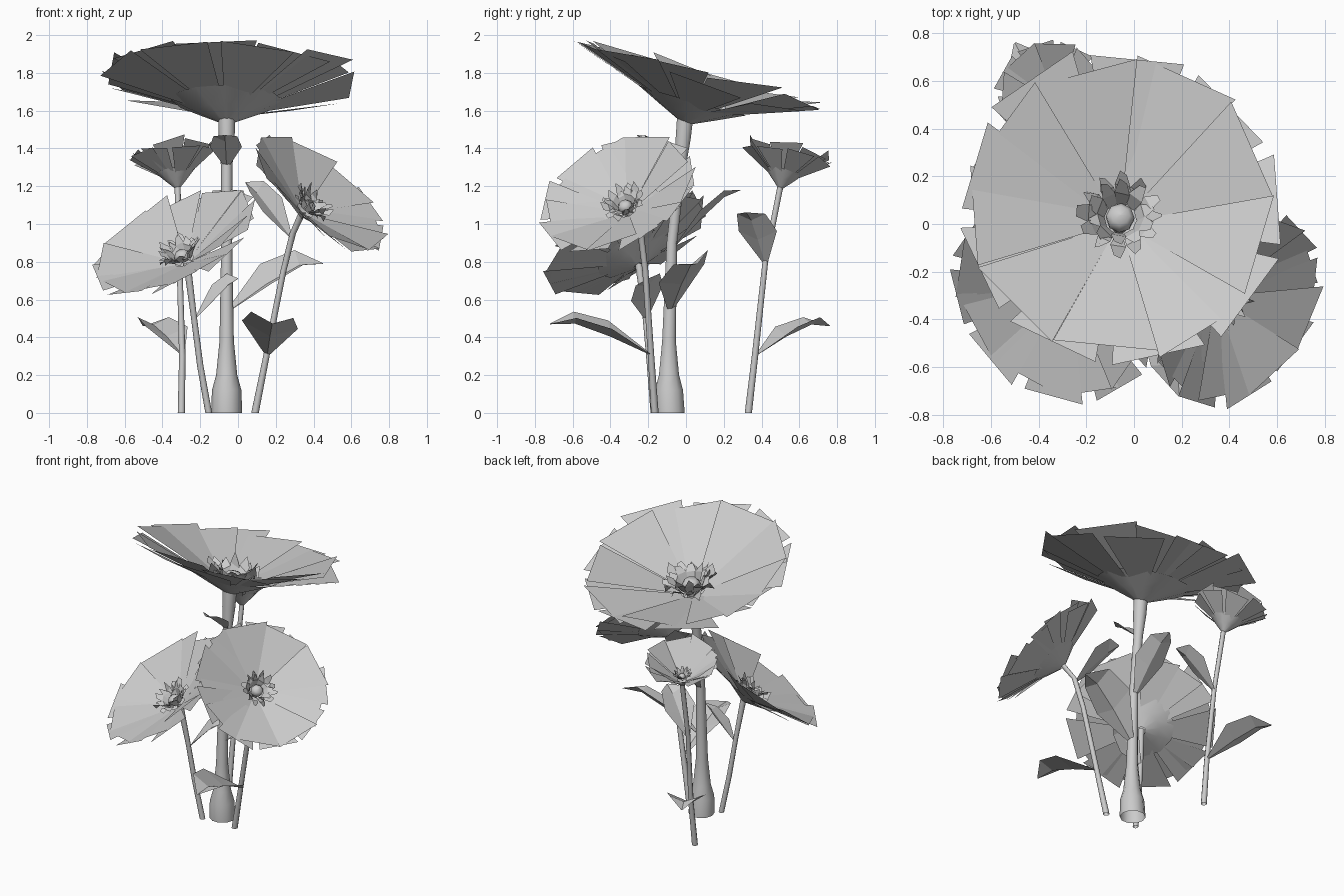
import bpy, random
from math import cos, sin, pi, radians
from mathutils import Vector

if "Cube" in bpy.data.objects:
    bpy.data.objects.remove(bpy.data.objects["Cube"])

random.seed(11)


def make(name, verts, faces, smooth=False):
    me = bpy.data.meshes.new(name)
    me.from_pydata([tuple(v) for v in verts], [], faces)
    me.update()
    for p in me.polygons:
        p.use_smooth = smooth
    ob = bpy.data.objects.new(name, me)
    bpy.context.collection.objects.link(ob)
    return ob


def ring_faces(rings, n):
    return [(i * n + k, i * n + (k + 1) % n, (i + 1) * n + (k + 1) % n, (i + 1) * n + k)
            for i in range(rings - 1) for k in range(n)]


def stem(name, path, sides=8):
    """Open tube; path rows are x, y, z, radius."""
    verts = [(x + r * cos(2 * pi * s / sides), y + r * sin(2 * pi * s / sides), z)
             for x, y, z, r in path for s in range(sides)]
    make(name, verts, ring_faces(len(path), sides), True)


def leaf(name, base, tip, width, arch=0.06, roll=0):
    """Folded, arched leaf with a pointed tip; roll lifts its right edge."""
    base, tip = Vector(base), Vector(tip)
    side = (tip - base).cross(Vector((0, 0, 1))).normalized()
    side = (side + Vector((0, 0, roll))).normalized()
    verts, faces = [], []
    for t, w, lift in ((0, .12, 0), (.4, 1, .9), (.75, .75, 1), (1, .04, 0)):
        mid = base.lerp(tip, t) + Vector((0, 0, arch * lift))
        fold = Vector((0, 0, .13 * width * w))
        verts += [mid - side * width * w / 2 + fold, mid - fold * .6,
                  mid + side * width * w / 2 + fold]
    for i in range(3):
        for j in range(2):
            a = i * 3 + j
            faces.append((a, a + 1, a + 4, a + 3))
    make(name, verts, faces)


def flower(name, base, normal, R, depth, count, jitter=.045):
    """Calyx cup, two layers of wedge petals, a spiky crown and a domed centre."""
    base = Vector(base)
    q = Vector(normal).to_track_quat('Z', 'Y')

    def pt(r, a, h):
        return base + q @ Vector((r * cos(a), r * sin(a), h))

    def petals(part, n, rows, offset, jit):
        verts, faces = [], []
        for k in range(n):
            a = offset + 2 * pi * k / n
            s = 1 + random.uniform(-jit, jit) * .7
            lift = random.uniform(-jit, jit) * R
            tilt = random.uniform(-jit, jit) * R
            b = len(verts)
            for i, (r, h, half) in enumerate(rows):
                f = i / (len(rows) - 1)
                for sg in (-1, 1):
                    verts.append(pt(r * R * s, a + sg * half, h + (lift + sg * tilt) * f))
                if i:
                    c = b + 2 * i
                    faces.append((c - 2, c - 1, c + 1, c))
        make(name + part, verts, faces)

    def lathe(part, profile, n, smooth):
        verts = [pt(r * R, 2 * pi * k / n, h) for r, h in profile for k in range(n)]
        return make(name + part, verts, ring_faces(len(profile), n), smooth)

    step = pi / count
    petals("_inner_petals", count, ((.12, depth * .2, step), (1, depth * 1.03, step)),
           radians(8), jitter)
    petals("_outer_petals", count, ((.12, depth * .18, step), (1.03, depth * .93, step * .85)),
           radians(8) + step, jitter)
    lathe("_calyx", ((.06, 0), (.25, depth * .22), (.45, depth * .46)), 12, True)
    # spiky crown around the centre
    low, top = depth * .3, depth * .35 + .11 * R
    petals("_crown_outer", 12, ((.12, low, .22), (.2, top * .85, .25), (.27, top, .08)), 0, .06)
    petals("_crown_inner", 10, ((.1, low, .3), (.15, top * .85, .35), (.21, top * 1.05, .12)), .3, .06)
    # domed centre
    lathe("_centre", ((.09, low), (.09, low + .05 * R), (.06, low + .09 * R), (0, low + .1 * R)), 8, True)


# stems
stem("main_stem", [(-.06, -.085, 0, .082), (-.06, -.09, .12, .078), (-.06, -.09, .2, .056),
                   (-.06, -.09, .38, .038), (-.06, -.075, .9, .029), (-.06, -.03, 1.3, .03),
                   (-.06, -.015, 1.45, .042), (-.06, -.005, 1.56, .045)], 10)
stem("left_stem", [(-.155, -.17, 0, .018), (-.2, -.19, .25, .017), (-.235, -.215, .52, .016),
                   (-.27, -.25, .79, .02)])
stem("right_stem", [(.09, -.165, 0, .02), (.15, -.185, .3, .017), (.24, -.215, .75, .016),
                    (.29, -.24, .95, .017), (.34, -.3, 1.06, .02)])
stem("back_stem", [(-.3, .33, 0, .019), (-.295, .365, .3, .017), (-.31, .42, .8, .015),
                   (-.32, .5, 1.2, .016)])

# flowers
flower("main_flower", (-.06, 0, 1.54), (.02, .27, .96), .66, .26, 9)
flower("left_flower", (-.27, -.25, .78), (-.42, -.43, .79), .46, .165, 9)
flower("right_flower", (.335, -.30, 1.05), (.62, -.36, .70), .425, .165, 9)
flower("back_flower", (-.32, .5, 1.19), (-.13, .2, .96), .23, .2, 8, .08)

# leaves
leaf("main_leaf_right", (-.05, -.08, .54), (.45, .06, .79), .27, .07, -.4)
leaf("main_leaf_back", (-.06, -.06, .88), (-.05, .29, 1.18), .22, .05)
leaf("main_leaf_front", (-.06, -.04, 1.30), (-.07, -.26, 1.47), .17, .02)
leaf("left_leaf", (-.225, -.21, .5), (.0, -.2, .71), .19, .03, -.5)
leaf("right_leaf_low", (.155, -.19, .31), (.19, -.72, .47), .3, .06, .15)
leaf("right_leaf_high", (.28, -.24, .93), (.04, -.1, 1.22), .21, .03, .4)
leaf("back_leaf_low", (-.295, .38, .31), (-.5, .76, .46), .25, .06)
leaf("back_leaf_high", (-.31, .42, .79), (-.08, .32, 1.06), .22, .04)
